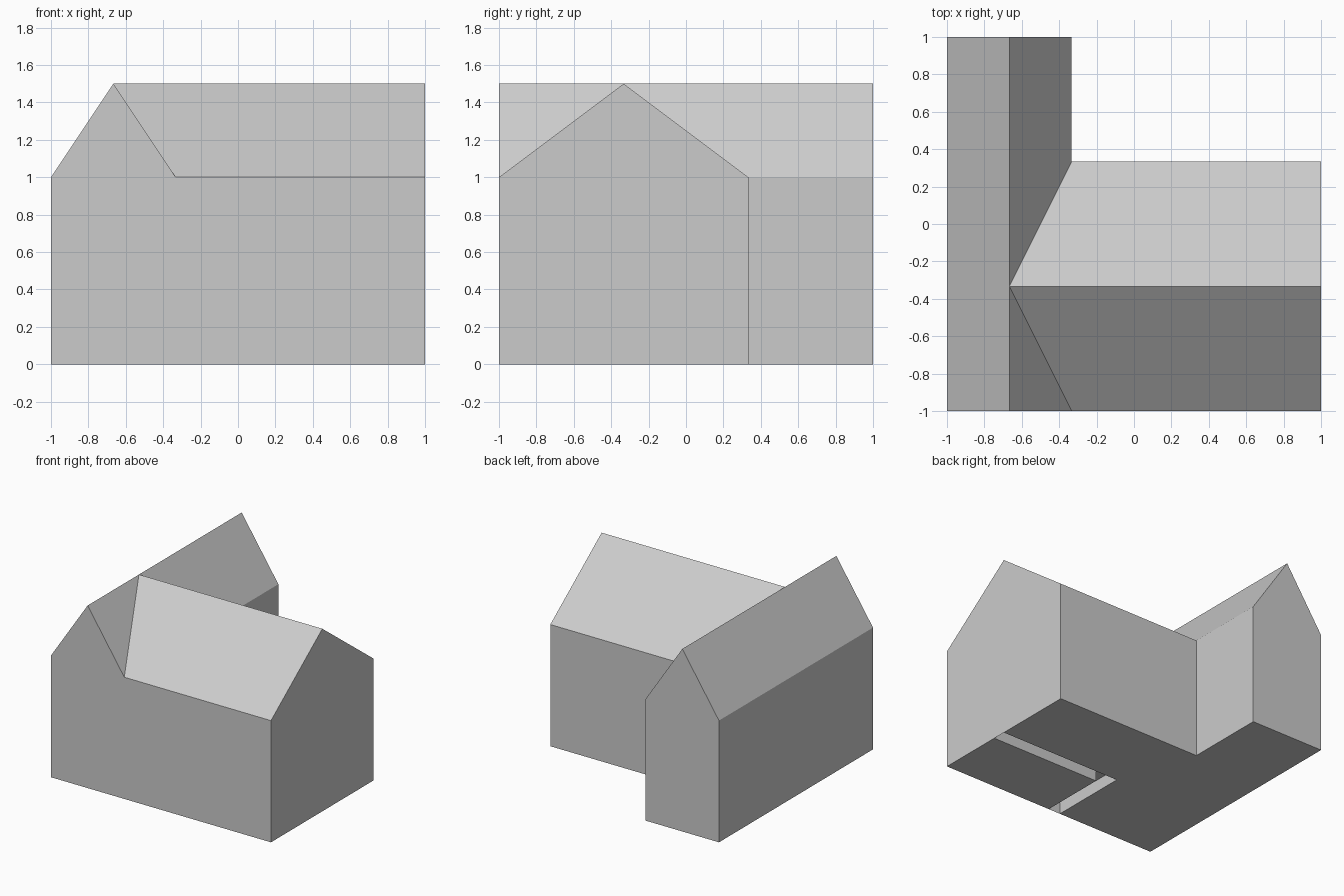
import bpy, bmesh
from mathutils import Vector

if "Cube" in bpy.data.objects:
    bpy.data.objects.remove(bpy.data.objects["Cube"])

T = 1 / 3                 # footprint lies on a third-unit grid
EAVE, RIDGE = 1.0, 1.5
GAP_X, GAP_Y, GAP_Z = -0.11, -0.445, 0.1   # shallow L-shaped groove under the floor


def build(name, panels):
    """Make one object from (points, outward direction) panels."""
    bm = bmesh.new()
    for pts, out in panels:
        f = bm.faces.new([bm.verts.new(p) for p in pts])
        f.normal_update()
        if f.normal.dot(Vector(out)) < 0:
            f.normal_flip()
    bmesh.ops.remove_doubles(bm, verts=bm.verts, dist=1e-4)
    bmesh.ops.dissolve_limit(bm, angle_limit=0.01, verts=bm.verts, edges=bm.edges)
    me = bpy.data.meshes.new(name)
    bm.to_mesh(me)
    bm.free()
    ob = bpy.data.objects.new(name, me)
    bpy.context.collection.objects.link(ob)


def flat(pts, z):
    return [(x, y, z) for x, y in pts]


def strips(path, z0, z1, side=1):
    """Upright panels along a path; outside is to its right (side=1) or left."""
    res = []
    for (ax, ay), (bx, by) in zip(path, path[1:]):
        quad = [(ax, ay, z0), (bx, by, z0), (bx, by, z1), (ax, ay, z1)]
        res.append((quad, (side * (by - ay), side * (ax - bx), 0)))
    return res


# Walls around the L footprint, plus three gable triangles
foot = [(-1, -1), (-T, -1), (1, -1), (1, T), (-T, T), (-T, 1), (-1, 1)]
walls = strips(foot + foot[:1], 0, EAVE)
for y in (-1, 1):
    walls.append(([(-1, y, EAVE), (-T, y, EAVE), (-2 * T, y, RIDGE)], (0, y, 0)))
walls.append(([(1, -1, EAVE), (1, T, EAVE), (1, -T, RIDGE)], (1, 0, 0)))
build("walls", walls)

# Roof slopes of the two crossing wings, meeting in valleys
peak = (-2 * T, -T, RIDGE)
end = (1, -T, RIDGE)
front, back = (-2 * T, -1, RIDGE), (-2 * T, 1, RIDGE)
valley_f, valley_b = (-T, -1, EAVE), (-T, T, EAVE)
up = (0, 0, 1)
build("roof", [
    ([(-1, -1, EAVE), (-1, 1, EAVE), back, front], up),
    ([front, valley_f, peak], up),
    ([peak, valley_b, (-T, 1, EAVE), back], up),
    ([peak, end, (1, T, EAVE), valley_b], up),
    ([valley_f, (1, -1, EAVE), end, peak], up),
])

# Underside: main floor, separate corner slab and the groove between them
down = (0, 0, -1)
outer = [(GAP_X, -1), (GAP_X, -T), (1, -T)]
inner = [(0, -1), (0, GAP_Y), (1, GAP_Y)]
floor = [(-1, -1)] + outer + [(1, T), (-T, T), (-T, 1), (-1, 1)]
build("floor", [
    (flat(floor, 0), down),
    (flat(inner + [(1, -1)], 0), down),
    (flat(outer + inner[::-1], GAP_Z), down),
] + strips(outer, 0, GAP_Z, 1) + strips(inner, 0, GAP_Z, -1))
